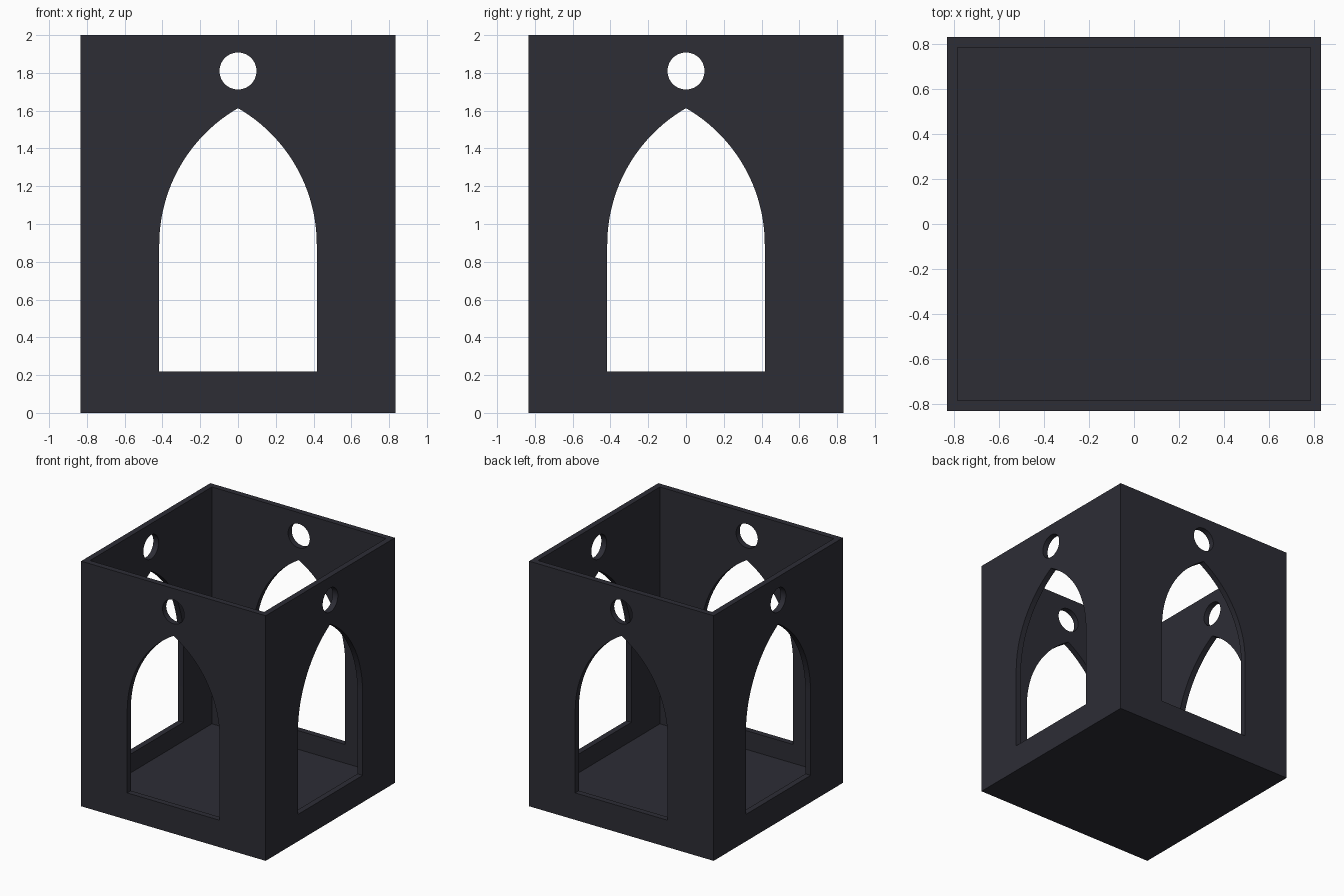
import bpy
import bmesh
from math import sin, cos, pi
from mathutils import Matrix

HALF = 0.833      # outer half width
HEIGHT = 2.0
WALL = 0.067      # wall and floor thickness
ARCH_HALF = 0.417
SILL = 0.22
SPRING = 0.891    # height where the pointed arch starts

if "Cube" in bpy.data.objects:
    bpy.data.objects.remove(bpy.data.objects["Cube"])

mat = bpy.data.materials.new("dark slate")
mat.use_nodes = True
COLOUR = (0.026, 0.026, 0.036, 1)
mat.diffuse_color = COLOUR
mat.node_tree.nodes["Principled BSDF"].inputs["Base Color"].default_value = COLOUR


def make_object(name, bm):
    bmesh.ops.recalc_face_normals(bm, faces=bm.faces)
    mesh = bpy.data.meshes.new(name)
    bm.to_mesh(mesh)
    bm.free()
    mesh.materials.append(mat)
    obj = bpy.data.objects.new(name, mesh)
    bpy.context.scene.collection.objects.link(obj)
    return obj


def tunnel(name, profile, turn):
    """Prism through the whole box from an (x, z) profile, turned about z."""
    bm = bmesh.new()
    face = bm.faces.new([bm.verts.new((x, -1.2, z)) for x, z in profile])
    extruded = bmesh.ops.extrude_face_region(bm, geom=[face])["geom"]
    verts = [g for g in extruded if isinstance(g, bmesh.types.BMVert)]
    bmesh.ops.translate(bm, verts=verts, vec=(0, 2.4, 0))
    bm.transform(Matrix.Rotation(turn, 4, "Z"))
    return make_object(name, bm)


# Open box: the top face is inset to form the rim, then pushed down to the floor
bm = bmesh.new()
bmesh.ops.create_cube(bm, size=1)
bm.transform(Matrix.Translation((0, 0, HEIGHT / 2))
             @ Matrix.Diagonal((2 * HALF, 2 * HALF, HEIGHT, 1)))
top = max(bm.faces, key=lambda f: f.calc_center_median().z)
bmesh.ops.inset_region(bm, faces=[top], thickness=WALL)
pushed = bmesh.ops.extrude_face_region(bm, geom=[top])["geom"]
bmesh.ops.delete(bm, geom=[top], context="FACES_ONLY")
bmesh.ops.translate(bm, verts=[g for g in pushed if isinstance(g, bmesh.types.BMVert)],
                    vec=(0, 0, WALL - HEIGHT))
box = make_object("lantern_box", bm)

# Pointed arch: each side is an arc centred on the opposite springing point
STEPS = 24
arc = [(ARCH_HALF * (2 * cos(a) - 1), SPRING + 2 * ARCH_HALF * sin(a))
       for a in (pi / 3 * i / STEPS for i in range(STEPS + 1))]
arch = [(-ARCH_HALF, SILL), (ARCH_HALF, SILL)] + arc
arch += [(-x, z) for x, z in reversed(arc[:-1])]

# Round hole above each arch
ring = [(0.098 * cos(2 * pi * i / 48), 1.81 + 0.098 * sin(2 * pi * i / 48))
        for i in range(48)]

# Cut both openings through both pairs of walls
cutters = []
for side, turn in (("front_back", 0), ("left_right", pi / 2)):
    for label, profile in (("arch", arch), ("round_hole", ring)):
        cutter = tunnel(f"{label}_cutter_{side}", profile, turn)
        cutter.hide_render = True
        cutters.append(cutter)
        mod = box.modifiers.new(cutter.name, "BOOLEAN")
        mod.operation = "DIFFERENCE"
        mod.solver = "EXACT"
        mod.object = cutter

# Bake the cuts and drop the cutters
bpy.context.view_layer.update()
evaluated = box.evaluated_get(bpy.context.evaluated_depsgraph_get())
cut_mesh = bpy.data.meshes.new_from_object(evaluated)
box.modifiers.clear()
box.data = cut_mesh
for cutter in cutters:
    bpy.data.objects.remove(cutter)

# Smooth the curved reveals, keep the corners sharp
bpy.ops.object.select_all(action="DESELECT")
box.select_set(True)
bpy.context.view_layer.objects.active = box
bpy.ops.object.shade_smooth_by_angle()
